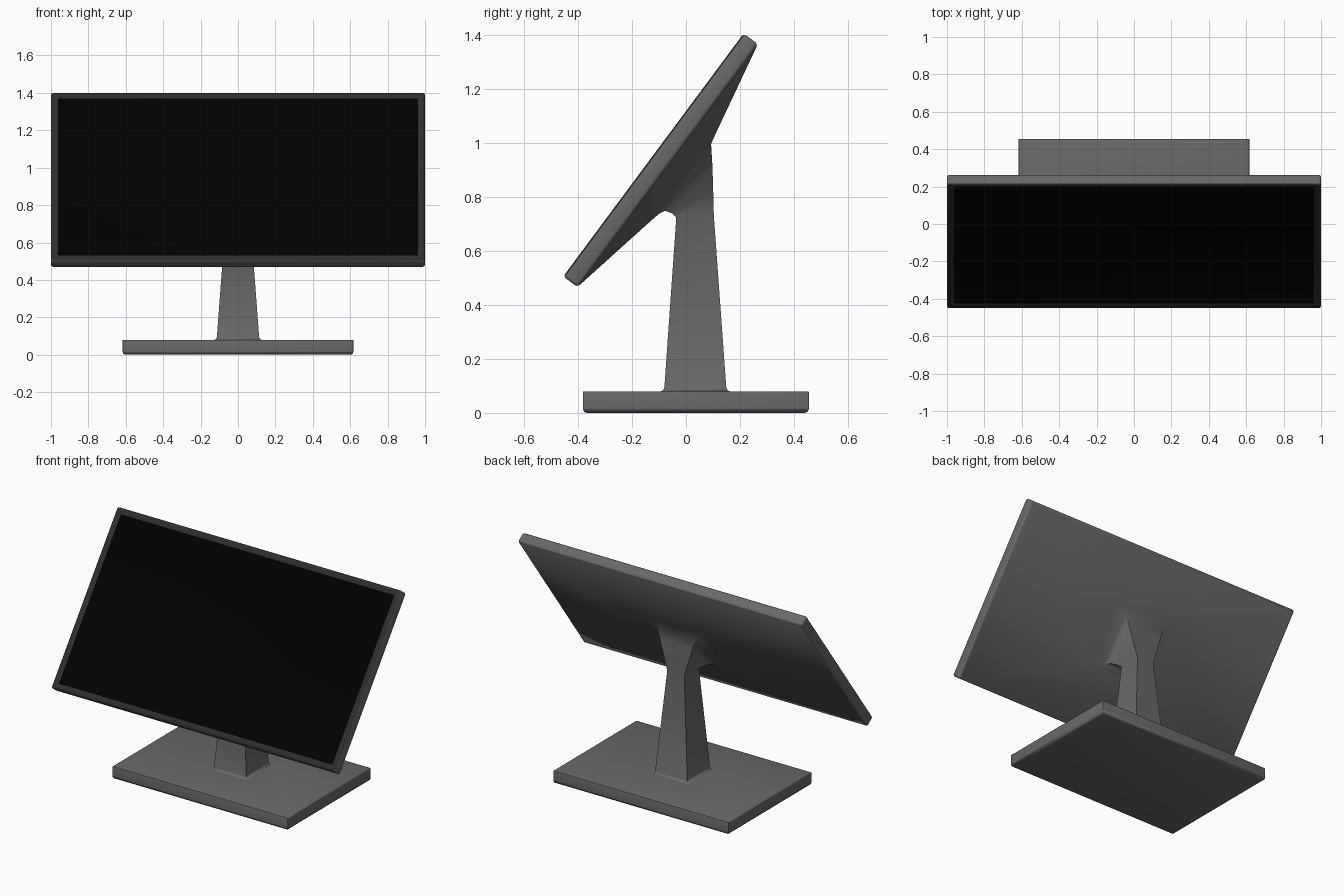
import bpy, bmesh, math
from mathutils import Vector

if "Cube" in bpy.data.objects:
    bpy.data.objects.remove(bpy.data.objects["Cube"])


def material(name, v):
    m = bpy.data.materials.new(name)
    m.diffuse_color = (v, v, v, 1)
    m.use_nodes = True
    m.node_tree.nodes["Principled BSDF"].inputs["Base Color"].default_value = m.diffuse_color
    return m


BODY = material("grey_plastic", 0.14)
BEZEL = material("dark_bezel", 0.027)
SCREEN = material("black_glass", 0.0003)

# Panel frame: tilted back; v runs up the panel, d runs to the rear
TILT = math.radians(36.6)
MID = Vector((0, -0.0965, 0.9365))
UP = Vector((0, math.sin(TILT), math.cos(TILT)))
REAR = Vector((0, math.cos(TILT), -math.sin(TILT)))
BACK, FRONT = 0.036, -0.030
HALF_H = 0.56


def panel_ring(x, v, d):
    return [MID + Vector((sx * x, 0, 0)) + UP * (sv * v) + REAR * d
            for sx, sv in ((-1, -1), (1, -1), (1, 1), (-1, 1))]


def neck_ring(xf, yf, zf, xb, yb, zb):
    return [Vector(p) for p in ((-xf, yf, zf), (xf, yf, zf), (xb, yb, zb), (-xb, yb, zb))]


def slab_ring(x, y0, y1, z):
    return neck_ring(x, y0, z, x, y1, z)


def loft(name, rings, mats, bands=None, caps=(0,), bevel=(0, ())):
    """Skin four-point rings; bands = material slot per band, caps = ring ends to close.
    bevel = (width, rings whose own and connecting edges are rounded)."""
    bm = bmesh.new()
    loops = [[bm.verts.new(p) for p in r] for r in rings]
    for k, (a, b) in enumerate(zip(loops, loops[1:])):
        for i in range(4):
            j = (i + 1) % 4
            f = bm.faces.new((a[i], a[j], b[j], b[i]))
            f.material_index = bands[k] if bands else 0
    for c in caps:
        bm.faces.new(loops[c] if c else loops[c][::-1]).material_index = len(mats) - 1
    chosen = {v for i in bevel[1] for v in loops[i]}
    edges = [e for e in bm.edges if all(v in chosen for v in e.verts)]
    bmesh.ops.bevel(bm, geom=edges, offset=bevel[0], segments=3, profile=0.5,
                    affect='EDGES', material=-1, clamp_overlap=True)
    me = bpy.data.meshes.new(name)
    bm.to_mesh(me)
    bm.free()
    ob = bpy.data.objects.new(name, me)
    bpy.context.collection.objects.link(ob)
    for m in mats:
        me.materials.append(m)
    bpy.ops.object.select_all(action='DESELECT')
    bpy.context.view_layer.objects.active = ob
    ob.select_set(True)
    bpy.ops.object.shade_smooth_by_angle(angle=math.radians(50))


FOOT = neck_ring(0.125, -0.092, 0.08, 0.125, 0.162, 0.08)

# Display and neck in one shell: column, flare, pyramid back, rim, bezel, screen
loft("display_and_neck", [
    FOOT,
    neck_ring(0.117, -0.084, 0.084, 0.117, 0.154, 0.084),
    neck_ring(0.113, -0.080, 0.095, 0.113, 0.149, 0.095),
    neck_ring(0.066, -0.036, 0.722, 0.060, 0.103, 0.73),
    neck_ring(0.084, -0.049, 0.737, 0.084, 0.101, 0.81),
    neck_ring(0.114, -0.077, 0.748, 0.114, 0.098, 0.91),
    panel_ring(0.145, 0.16, BACK + 0.081),
    panel_ring(0.22, 0.20, BACK + 0.072),
    panel_ring(0.985, HALF_H - 0.012, BACK + 0.002),
    panel_ring(1.0, HALF_H, BACK),
    panel_ring(1.0, HALF_H, FRONT),
    panel_ring(0.975, HALF_H - 0.026, FRONT),
    panel_ring(0.963, HALF_H - 0.037, FRONT + 0.008),
], [BODY, BEZEL, SCREEN], bands=[0] * 10 + [1, 1], caps=(-1,), bevel=(0.012, (9, 10)))

# Base slab: rounded lower rim, crisp top, opening under the neck foot
loft("stand_base", [
    slab_ring(0.602, -0.367, 0.440, 0),
    slab_ring(0.612, -0.377, 0.450, 0.004),
    slab_ring(0.617, -0.382, 0.455, 0.016),
    slab_ring(0.617, -0.382, 0.455, 0.08),
    FOOT,
], [BODY], bevel=(0.004, (2, 3)))
